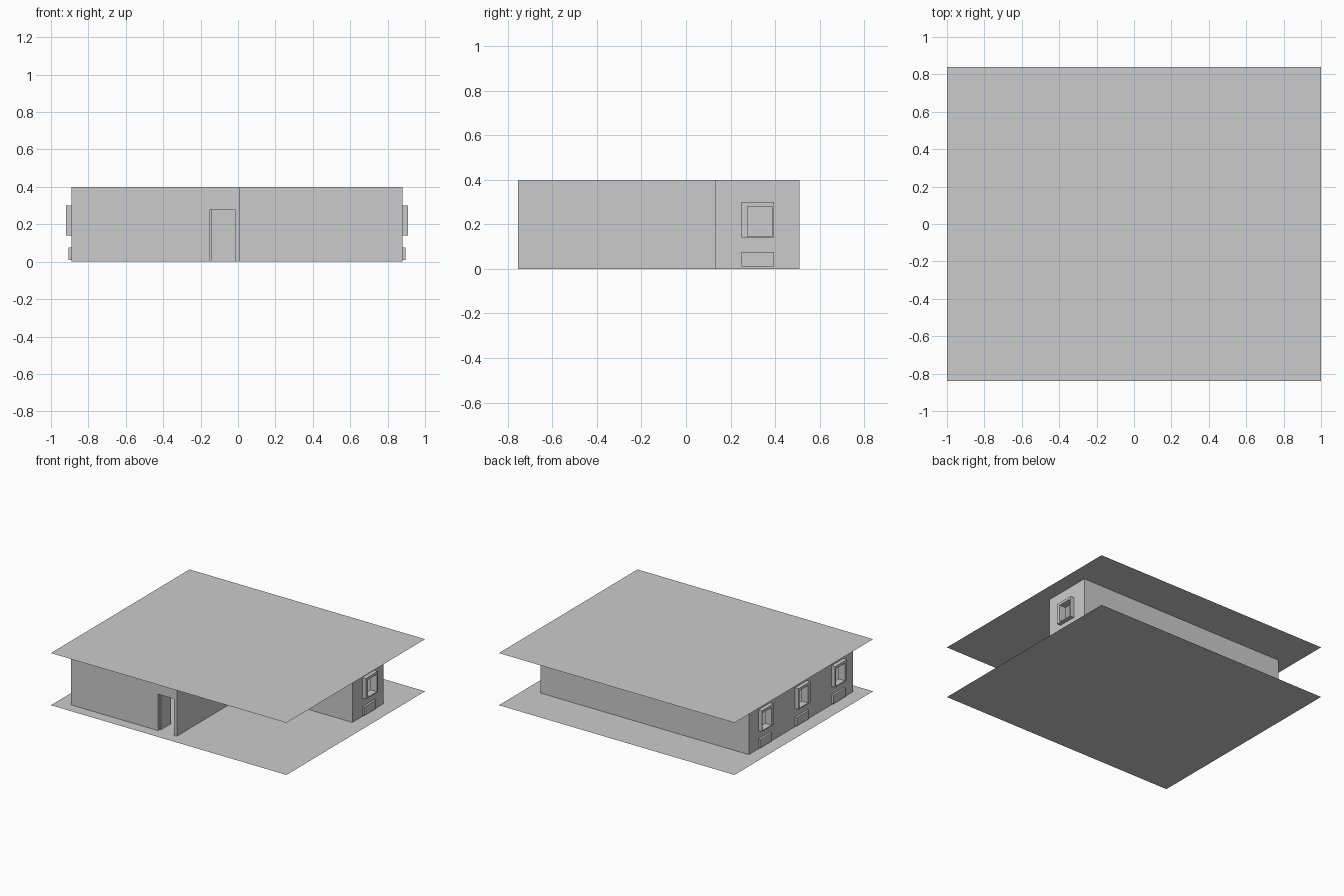
import bpy
import bmesh
from mathutils import Vector

if "Cube" in bpy.data.objects:
    bpy.data.objects.remove(bpy.data.objects["Cube"], do_unlink=True)

HEIGHT = 0.4
THICK = 0.025
FRONT, BACK, LEFT, RIGHT = -0.755, 0.51, -0.89, 0.88
INNER_X, INNER_Y = 0.01, 0.13

# One plain grey for the whole model
grey = bpy.data.materials.new("plain grey")
grey.use_nodes = True
grey.diffuse_color = (0.6, 0.6, 0.6, 1)
grey.node_tree.nodes["Principled BSDF"].inputs["Base Color"].default_value = (0.6, 0.6, 0.6, 1)


def add_object(name, bm):
    mesh = bpy.data.meshes.new(name)
    bm.to_mesh(mesh)
    bm.free()
    mesh.materials.append(grey)
    obj = bpy.data.objects.new(name, mesh)
    bpy.context.collection.objects.link(obj)
    return obj


def add_box(bm, low, high):
    low, high = Vector(low), Vector(high)
    verts = bmesh.ops.create_cube(bm, size=1)["verts"]
    for v in verts:
        v.co = (low + high) / 2 + v.co * (high - low)


def boxes(name, pairs):
    bm = bmesh.new()
    for low, high in pairs:
        add_box(bm, low, high)
    return add_object(name, bm)


def sheet(name, z):
    bm = bmesh.new()
    corners = [(-1, -0.84), (1, -0.84), (1, 0.84), (-1, 0.84)]
    bm.faces.new([bm.verts.new((x, y, z)) for x, y in corners])
    return add_object(name, bm)


# Floor and roof sheets
sheet("floor", 0)
sheet("roof", HEIGHT)

# L-shaped outer walls
outline = [(LEFT, FRONT), (INNER_X, FRONT), (INNER_X, INNER_Y),
           (RIGHT, INNER_Y), (RIGHT, BACK), (LEFT, BACK)]
bm = bmesh.new()
low = [bm.verts.new((x, y, 0.0)) for x, y in outline]
top = [bm.verts.new((x, y, HEIGHT)) for x, y in outline]
for i in range(len(outline)):
    j = (i + 1) % len(outline)
    bm.faces.new((low[i], low[j], top[j], top[i]))
walls = add_object("outer_walls", bm)
solid = walls.modifiers.new("thickness", 'SOLIDIFY')
solid.thickness = THICK
solid.offset = -1
solid.use_even_offset = True

# Windows: wall x, outward direction, start y
windows = [(RIGHT, 1, 0.25)] + [(LEFT, -1, y) for y in (0.25, -0.195, -0.64)]
SILL, HEAD = 0.14, 0.30

# Door and window openings
openings = [((-0.15, FRONT - 0.1, -0.1), (-0.016, FRONT + 0.1, 0.28))]
for x, side, y in windows:
    openings.append(((x - 0.06, y + 0.027, SILL + 0.006), (x + 0.06, y + 0.135, HEAD - 0.02)))
cutter = boxes("opening_cutter", openings)
cutter.hide_render = True
cut = walls.modifiers.new("openings", 'BOOLEAN')
cut.object = cutter
cut.operation = 'DIFFERENCE'
cut.solver = 'EXACT'
bpy.context.view_layer.update()
graph = bpy.context.evaluated_depsgraph_get()
finished = bpy.data.meshes.new_from_object(walls.evaluated_get(graph))
walls.modifiers.clear()
walls.data = finished
bpy.data.objects.remove(cutter, do_unlink=True)

# Projecting window frames and the low boxes beneath them
for number, (x, side, y) in enumerate(windows, 1):
    a, b = sorted((x - side * 0.002, x + side * 0.03))
    end = y + 0.145
    boxes(f"window_frame_{number}", [
        ((a, y, SILL), (b, y + 0.027, HEAD)),
        ((a, end - 0.01, SILL), (b, end, HEAD)),
        ((a, y + 0.027, HEAD - 0.02), (b, end - 0.01, HEAD)),
        ((a, y + 0.027, SILL), (b, end - 0.01, SILL + 0.006))])
    a, b = sorted((x - side * 0.002, x + side * 0.016))
    boxes(f"low_box_{number}", [((a, y, 0.01), (b, end, 0.075))])

# Door leaf standing open
boxes("open_door", [((-0.149, FRONT + 0.02, 0.002), (-0.139, FRONT + 0.14, 0.278))])

# Room partitions with doorway gaps
boxes("partitions", [
    ((LEFT + THICK, INNER_Y, 0), (-0.4, INNER_Y + THICK, HEIGHT)),
    ((-0.27, INNER_Y, 0), (INNER_X - THICK, INNER_Y + THICK, HEIGHT)),
    ((-0.18, INNER_Y + THICK, 0), (-0.155, BACK - THICK, HEIGHT)),
    ((LEFT + THICK, -0.36, 0), (-0.4, -0.335, HEIGHT))])
